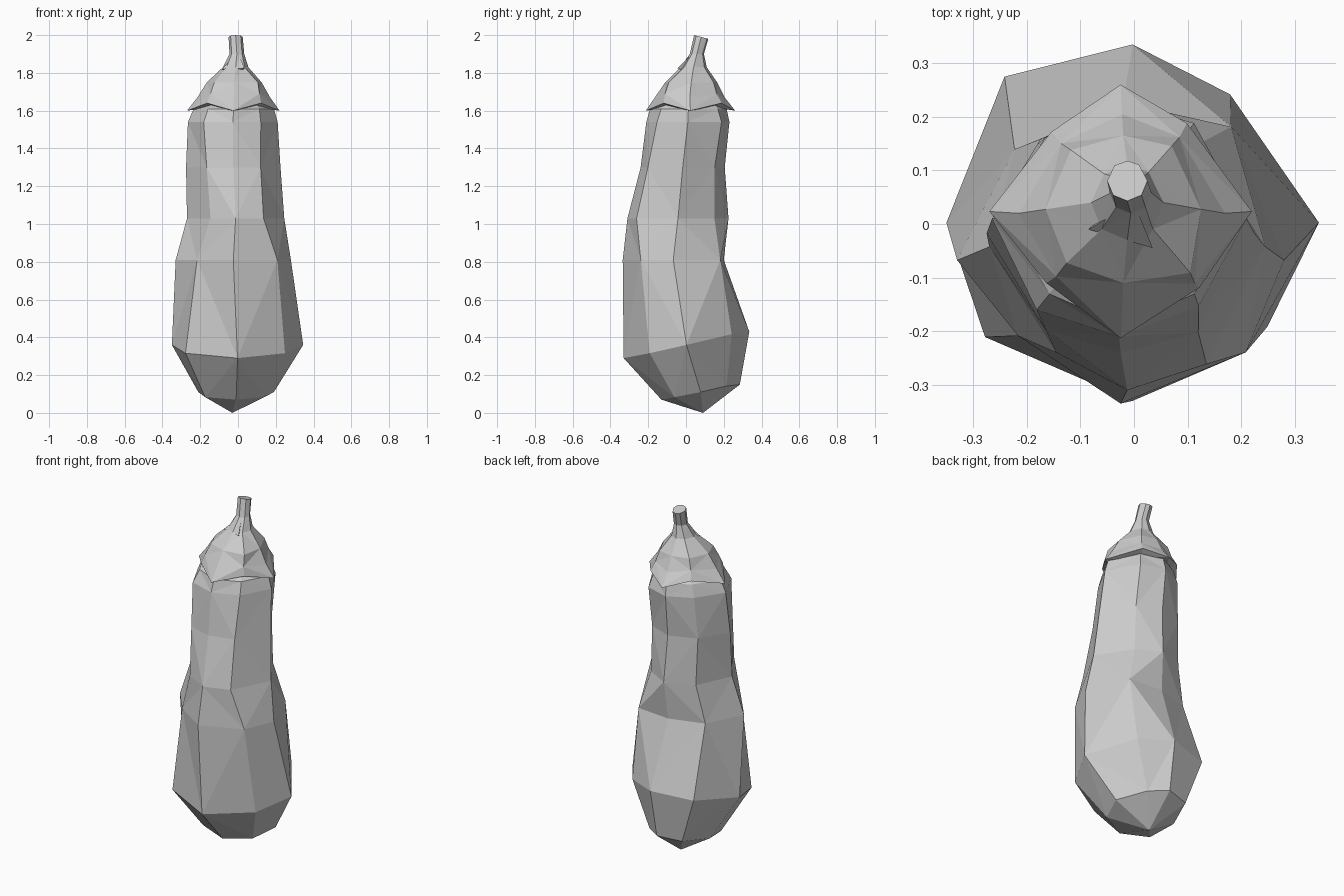
import bpy, bmesh
from math import cos, sin, radians

cube = bpy.data.objects.get("Cube")
if cube:
    bpy.data.objects.remove(cube)

SIDES = 8
EVEN = (1, 1, 1, 1)

grey = bpy.data.materials.new("plain grey")
grey.use_nodes = True
grey.diffuse_color = (0.6, 0.6, 0.6, 1)
bsdf = grey.node_tree.nodes["Principled BSDF"]
bsdf.inputs["Base Color"].default_value = grey.diffuse_color
bsdf.inputs["Roughness"].default_value = 0.8


def finish(name, bm):
    bmesh.ops.recalc_face_normals(bm, faces=bm.faces)
    mesh = bpy.data.meshes.new(name)
    bm.to_mesh(mesh)
    bm.free()
    mesh.materials.append(grey)
    obj = bpy.data.objects.new(name, mesh)
    bpy.context.collection.objects.link(obj)
    return obj


def loft(name, rings, tip=None):
    """Join octagonal rings: z, left x, right x, front y, back y,
    rise towards the back, rise of the corners, angle of the front corners,
    and the scale of the back +x, back -x, front -x and front +x corners."""
    bm = bmesh.new()
    loops = []
    for z, x0, x1, y0, y1, tilt, lift, front, corners in rings:
        angles = (0, 54, 90, 130, 180, 180 + front, 270, 360 - front)
        loop = []
        for i, angle in enumerate(angles):
            a = radians(angle)
            k = corners[i // 2] if i % 2 else 1
            loop.append(bm.verts.new((
                (x0 + x1) / 2 + k * cos(a) * (x1 - x0) / 2,
                (y0 + y1) / 2 + k * sin(a) * (y1 - y0) / 2,
                z + tilt * sin(a) + lift * (i % 2))))
        loops.append(loop)
    for n, (low, high) in enumerate(zip(loops, loops[1:])):
        for i in range(SIDES):
            j = (i + 1) % SIDES
            a, b, c, d = low[i], low[j], high[j], high[i]
            # alternate the diagonals for a hand-cut faceted look
            if (i + n) % 2:
                bm.faces.new((a, b, c))
                bm.faces.new((a, c, d))
            else:
                bm.faces.new((a, b, d))
                bm.faces.new((b, c, d))
    bm.faces.new(loops[-1])
    if tip:
        point = bm.verts.new(tip)
        for i in range(SIDES):
            bm.faces.new((point, loops[0][(i + 1) % SIDES], loops[0][i]))
    return finish(name, bm)


# Fruit body: bulging base, bent waist, narrow shoulders
loft("fruit_body", [
    (0.11, -0.21, 0.19, -0.13, 0.285, 0.04, 0, 42, (0.82, 1.08, 1.1, 1)),
    (0.36, -0.35, 0.345, -0.33, 0.335, 0.07, 0, 39, (0.89, 1.07, 1.02, 0.93)),
    (0.81, -0.33, 0.28, -0.335, 0.20, 0, 0, 40, (1.15, 1.01, 0.82, 1)),
    (1.03, -0.27, 0.245, -0.31, 0.225, 0, 0, 55, (0.89, 0.98, 0.9, 1)),
    (1.30, -0.275, 0.225, -0.24, 0.205, 0, 0, 55, (0.94, 0.97, 0.98, 1.01)),
    (1.54, -0.265, 0.21, -0.21, 0.23, 0, 0, 50, (1, 0.9, 1.01, 0.97)),
    (1.61, -0.235, 0.19, -0.19, 0.215, 0, 0, 48, (0.95, 0.9, 0.95, 0.95)),
    (1.68, -0.13, 0.10, -0.08, 0.14, 0, 0, 45, EVEN),
], tip=(-0.03, 0.09, 0))

# Leafy cap with drooping points, running up into the stem
loft("cap_and_stem", [
    (1.62, -0.17, 0.13, -0.13, 0.16, 0, 0, 45, EVEN),
    (1.60, -0.27, 0.22, -0.213, 0.26, 0, 0.04, 45, (0.86, 0.82, 0.8, 0.85)),
    (1.67, -0.215, 0.17, -0.165, 0.205, 0, 0.02, 45, (0.95, 0.92, 0.9, 1)),
    (1.75, -0.165, 0.125, -0.11, 0.165, 0, 0, 45, (1.06, 1.05, 1.03, 1.22)),
    (1.83, -0.08, 0.055, -0.03, 0.11, 0, 0, 45, EVEN),
    (1.90, -0.045, 0.033, 0.02, 0.095, 0, 0, 45, EVEN),
    (1.99, -0.05, 0.025, 0.043, 0.118, -0.01, 0, 45, EVEN),
])

# Small folded spur at the front foot of the stem
bm = bmesh.new()
spur = [bm.verts.new(p) for p in (
    (-0.085, -0.01, 1.82), (0.035, -0.045, 1.825), (0, 0.04, 1.91), (-0.02, 0.05, 1.78))]
bmesh.ops.convex_hull(bm, input=spur)
finish("stem_spur", bm)
